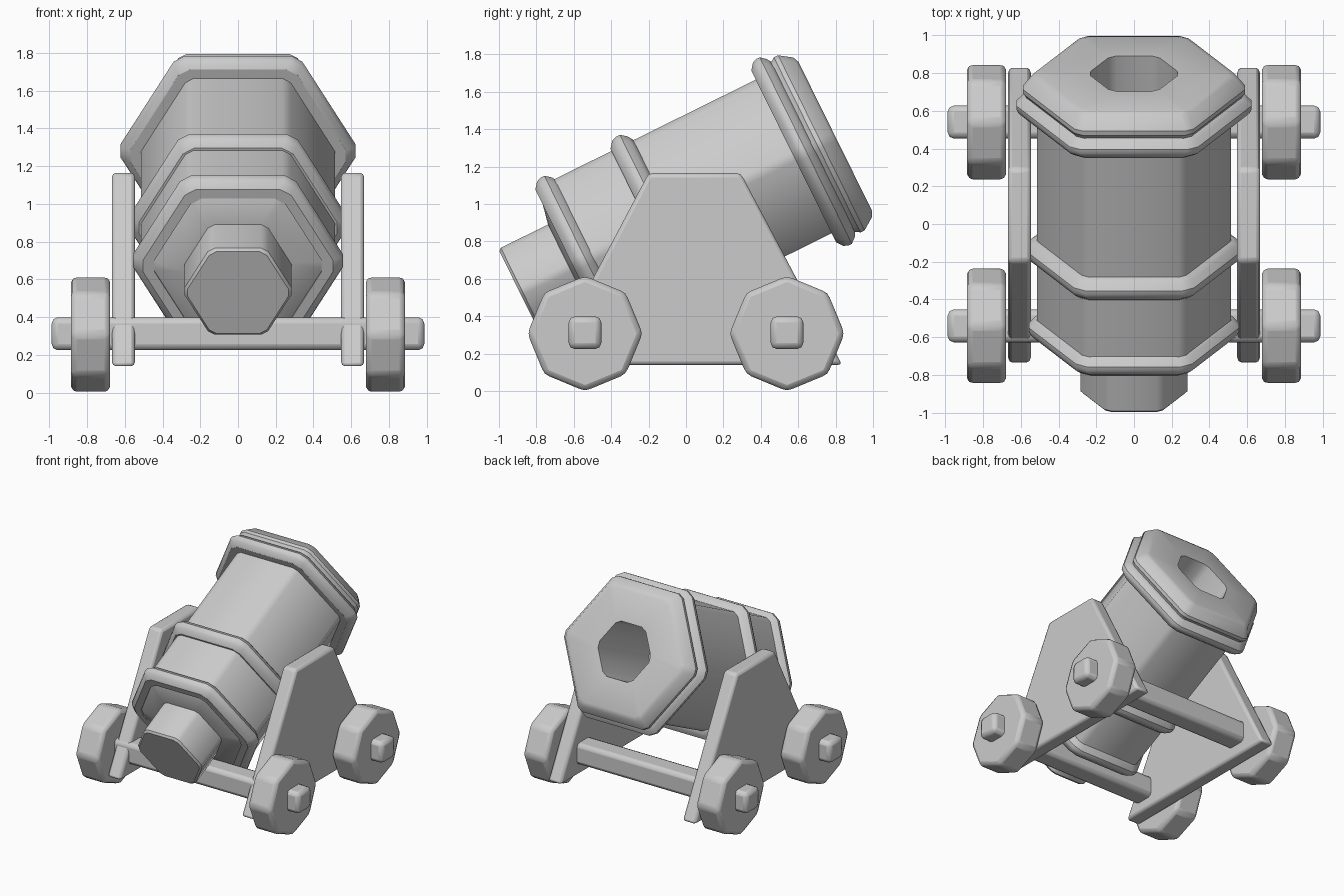
import bpy, bmesh, math
from mathutils import Matrix, Vector

if "Cube" in bpy.data.objects:
    bpy.data.objects.remove(bpy.data.objects["Cube"])

grey = bpy.data.materials.new("plain grey")
grey.use_nodes = True
colour = (0.6, 0.6, 0.6, 1)
grey.diffuse_color = colour
grey.node_tree.nodes["Principled BSDF"].inputs["Base Color"].default_value = colour

TILT = math.radians(26.3)
# Barrel frame: local z runs from breech to muzzle, local y is the upper side
BARREL = Matrix.Translation((0, -0.89, 0.53)) @ Matrix.Rotation(TILT - math.pi / 2, 4, 'X')


def finish(name, bm, bevel=0.0, segments=2):
    bmesh.ops.recalc_face_normals(bm, faces=bm.faces)
    me = bpy.data.meshes.new(name)
    bm.to_mesh(me)
    bm.free()
    me.materials.append(grey)
    ob = bpy.data.objects.new(name, me)
    bpy.context.collection.objects.link(ob)
    if bevel:
        mod = ob.modifiers.new("Bevel", 'BEVEL')
        mod.width, mod.segments = bevel, segments
        mod.limit_method = 'ANGLE'
        mod.angle_limit = math.radians(25)
    bpy.ops.object.select_all(action='DESELECT')
    ob.select_set(True)
    bpy.context.view_layer.objects.active = ob
    bpy.ops.object.shade_smooth_by_angle(angle=math.radians(32))
    return ob


def hex_ring(bm, t, apothem, cut):
    """Hexagon with chamfered corners, points on +x and -x."""
    r = apothem / math.cos(math.pi / 6)
    pts = [Vector((r * math.cos(k * math.pi / 3), r * math.sin(k * math.pi / 3), t)) for k in range(6)]
    ring = []
    for k in range(6):
        for other in (pts[k - 1], pts[(k + 1) % 6]):
            ring.append(bm.verts.new(BARREL @ (pts[k] + (other - pts[k]).normalized() * cut)))
    return ring


def hex_sweep(name, profile, cut, closed=False):
    """Sweep a (distance, apothem) profile around the barrel axis."""
    bm = bmesh.new()
    rings = [hex_ring(bm, t, a, cut) for t, a in profile]
    pairs = list(zip(rings, rings[1:]))
    if closed:
        pairs.append((rings[-1], rings[0]))
    for a, b in pairs:
        for k in range(12):
            j = (k + 1) % 12
            bm.faces.new((a[k], a[j], b[j], b[k]))
    if not closed:
        bm.faces.new(rings[0])
        bm.faces.new(rings[-1])
    return finish(name, bm)


def extrude_x(name, outline, x0, x1, bevel):
    """Prism from a (y, z) outline between two x positions."""
    bm = bmesh.new()
    face = bm.faces.new([bm.verts.new((x0, y, z)) for y, z in outline])
    new = bmesh.ops.extrude_face_region(bm, geom=[face])["geom"]
    bmesh.ops.translate(bm, vec=(x1 - x0, 0, 0), verts=[v for v in new if isinstance(v, bmesh.types.BMVert)])
    return finish(name, bm, bevel)


# Barrel
hex_sweep("breech_knob", [(0, 0.242), (0.015, 0.256), (0.33, 0.256)], 0.025)
hex_sweep("barrel", [
    (0.295, 0.25), (0.33, 0.42), (0.36, 0.458), (1.70, 0.458),     # body
    (1.72, 0.50), (1.755, 0.508), (1.775, 0.522), (1.80, 0.522),   # muzzle cap
    (1.868, 0.475), (1.882, 0.442),
    (1.882, 0.212), (1.15, 0.212)], 0.03)                          # bore


def band(name, start, end, apothem):
    w = end - start
    hex_sweep(name, [
        (start, 0.40), (start, apothem - 0.045), (start + 0.22 * w, apothem - 0.01),
        (start + 0.42 * w, apothem), (start + 0.6 * w, apothem), (start + 0.85 * w, apothem - 0.025),
        (end, apothem - 0.055), (end, 0.40)], 0.04, closed=True)


band("breech_band", 0.318, 0.445, 0.498)
band("middle_band", 0.775, 0.905, 0.516)
band("muzzle_band", 1.635, 1.755, 0.556)

# Carriage side plates
plate = [(-0.20, 1.165), (0.293, 1.165), (0.835, 0.14), (-0.742, 0.14)]
for side, s in (("left", 1), ("right", -1)):
    extrude_x(side + "_side_plate", plate, s * 0.546, s * 0.668, 0.022)

# Axles and wheels
for end, y in (("front", -0.54), ("rear", 0.54)):
    h = 0.087
    square = [(y - h, 0.312 - h), (y + h, 0.312 - h), (y + h, 0.312 + h), (y - h, 0.312 + h)]
    extrude_x(end + "_axle", square, -0.987, 0.987, 0.032)
    octagon = [(y + 0.308 * math.sin(k * math.pi / 4), 0.308 + 0.308 * math.cos(k * math.pi / 4)) for k in range(8)]
    for side, s in (("left", 1), ("right", -1)):
        extrude_x(f"{end}_{side}_wheel", octagon, s * 0.677, s * 0.885, 0.03)
